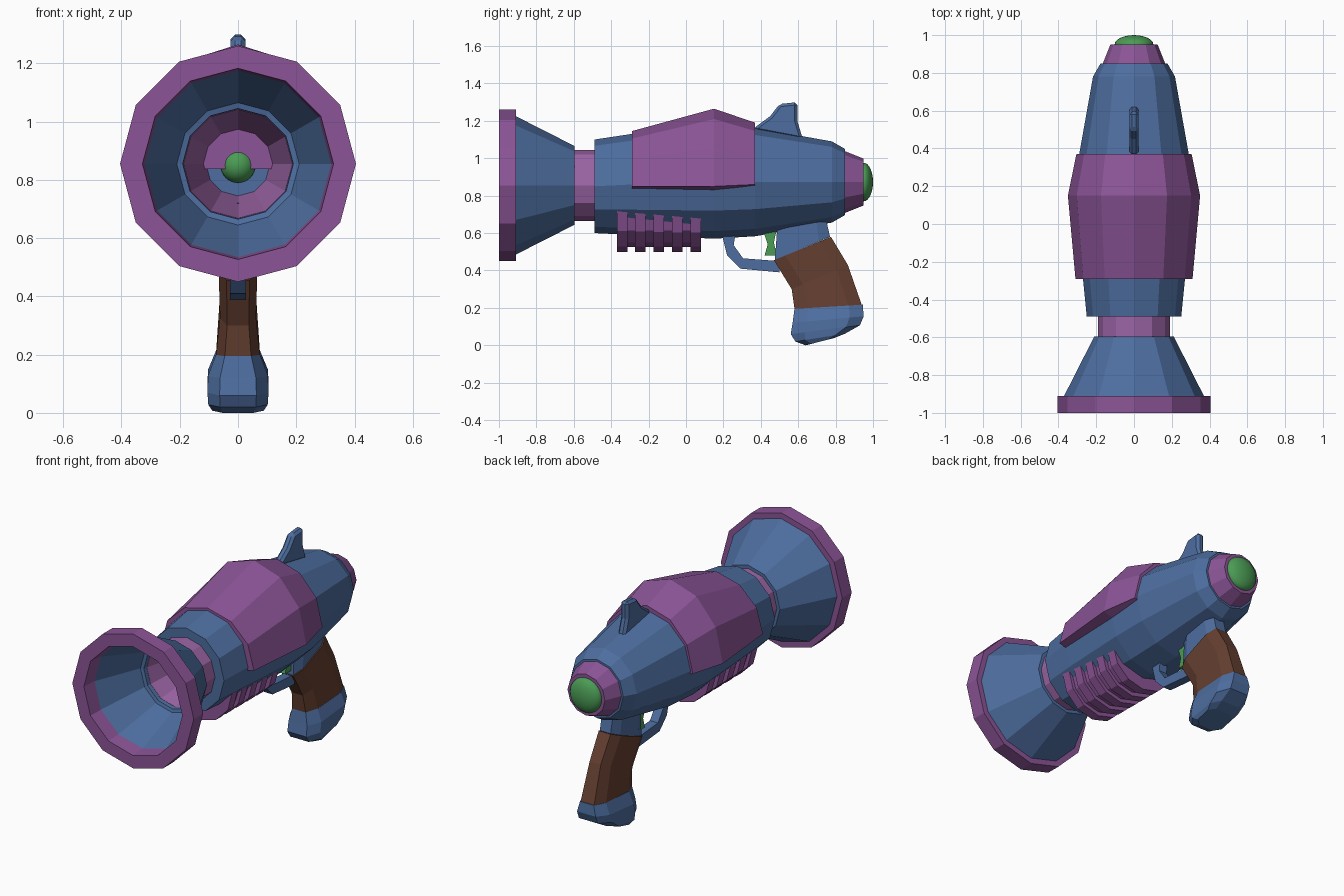
import bpy, bmesh
from math import cos, sin, pi

if "Cube" in bpy.data.objects:
    bpy.data.objects.remove(bpy.data.objects["Cube"])


def material(name, rgb):
    m = bpy.data.materials.new(name)
    m.diffuse_color = (*rgb, 1)
    m.use_nodes = True
    m.node_tree.nodes["Principled BSDF"].inputs["Base Color"].default_value = m.diffuse_color
    return m


BLUE = material("blue", (0.075, 0.155, 0.35))
PURPLE = material("purple", (0.26, 0.09, 0.31))
PINK = material("light_purple", (0.33, 0.13, 0.38))
BROWN = material("brown", (0.13, 0.05, 0.03))
GREEN = material("green", (0.07, 0.33, 0.09))


def loft(name, loops, mat, wrap=False):
    """Skin a row of equal-length loops; cap the ends or join them up."""
    bm = bmesh.new()
    rows = [[bm.verts.new(p) for p in loop] for loop in loops]
    n = len(rows[0])
    pairs = list(zip(rows, rows[1:])) + ([(rows[-1], rows[0])] if wrap else [])
    for a, b in pairs:
        for i in range(n):
            j = (i + 1) % n
            bm.faces.new((a[i], a[j], b[j], b[i]))
    if not wrap:
        bm.faces.new(rows[0])
        bm.faces.new(rows[-1])
    bmesh.ops.recalc_face_normals(bm, faces=bm.faces)
    me = bpy.data.meshes.new(name)
    bm.to_mesh(me)
    bm.free()
    me.materials.append(mat)
    ob = bpy.data.objects.new(name, me)
    bpy.context.collection.objects.link(ob)
    return ob


def arc(y, zc, rx, rz, start=0, steps=12):
    return [(rx * cos(start + k * pi / 6), y, zc + rz * sin(start + k * pi / 6))
            for k in range(steps)]


def turned(name, profile, mat, zc=0.855, wrap=False):
    return loft(name, [arc(y, zc, r, r) for y, r in profile], mat, wrap)


def plate(name, outline, half, mat, bevel=0.0):
    """Side profile in (y, z), extruded across x."""
    ob = loft(name, [[(x, y, z) for y, z in outline] for x in (-half, half)], mat)
    if bevel:
        b = ob.modifiers.new("bevel", 'BEVEL')
        b.width, b.segments = bevel, 1
    return ob


def grip_loop(front, back, w):
    """Chamfered rectangle between a front and a back point."""
    half = [(0, .6), (.2, 1), (.8, 1), (1, .6)]
    pts = [(t, s) for t, s in half] + [(t, -s) for t, s in reversed(half)]
    return [(s * w, front[0] + t * (back[0] - front[0]),
             front[1] + t * (back[1] - front[1])) for t, s in pts]


def ball(name, loc, scale):
    bpy.ops.mesh.primitive_uv_sphere_add(segments=24, ring_count=16, radius=1, location=loc)
    ob = bpy.context.object
    ob.name, ob.scale = name, scale
    ob.data.materials.append(GREEN)
    bpy.ops.object.shade_smooth()


# Muzzle: rim, hollow bell, neck with tapering bore
turned("muzzle_rim", [(-1, .405), (-.91, .405), (-.91, .32), (-1, .328)], PURPLE, wrap=True)
turned("muzzle_bell", [(-.91, .37), (-.595, .21), (-.595, .188), (-.625, .19),
                       (-.63, .21), (-.91, .32)], BLUE, wrap=True)
turned("neck", [(-.6, .19), (-.47, .19), (-.25, .13), (-.25, .11), (-.6, .187)], PINK, wrap=True)
turned("bore_end", [(-.25, .13), (-.22, .13)], BLUE)
ball("bore_ball", (0, -.25, .85), (.06, .06, .06))

# Main body, open at the front around the neck
body = [(-.3, .85, .187), (-.49, .85, .187), (-.49, .85, .25), (-.29, .86, .27),
        (.15, .87, .30), (.37, .873, .29), (.78, .873, .217), (.85, .873, .177),
        (.85, .873, .1), (-.2, .85, .14)]
loft("body", [arc(y, z, r, r) for y, z, r in body], BLUE, wrap=True)

# Rear cap and lamp
turned("rear_cap", [(.83, .173), (.85, .165), (.95, .125)], PURPLE, zc=.873)
ball("rear_lamp", (0, .95, .873), (.103, .05, .103))

# Upper shell covering the top half of the body
shell = []
for y, z, rx, rz, low in [(-.29, .85, .31, .295, .838), (.15, .85, .35, .415, .822),
                          (.37, .86, .305, .33, .85)]:
    shell.append(arc(y, z, rx, rz, 0, 7) + [(-.26, y, low), (.26, y, low)])
loft("upper_shell", shell, PURPLE)

# Ribbed fore grip under the body
def rib(name, y0, y1, r, top):
    loft(name, [arc(y, top, r, top - (.72 - r), pi, 7) for y in (y0, y1)], PURPLE)


rib("fore_grip_core", -.36, .07, .195, .70)
for i in range(5):
    y = -.37 + i * .0985
    rib(f"fore_grip_rib_{i + 1}", y, y + .056, .22, .72 - i * .004)

# Sight fin
plate("sight_fin", [(.36, 1.15), (.375, 1.17), (.45, 1.225), (.5, 1.29), (.595, 1.30),
                    (.595, 1.2), (.625, 1.10)], .025, BLUE, .015)

# Trigger and guard
plate("trigger_guard", [(.19, .60), (.22, .48), (.29, .41), (.50, .39), (.50, .45),
                        (.305, .465), (.255, .535), (.265, .60)], .027, BLUE)
plate("trigger", [(.41, .62), (.485, .62), (.47, .55), (.485, .48), (.42, .48), (.437, .54)],
      .02, GREEN)

# Handle: bracket, grip and flared foot
loft("grip_bracket", [grip_loop((.49, .66), (.745, .69), .06),
                      grip_loop((.475, .455), (.77, .58), .06)], BLUE)
loft("grip", [grip_loop((.47, .455), (.775, .58), .066), grip_loop((.565, .30), (.865, .43), .062),
              grip_loop((.58, .195), (.94, .215), .075)], BROWN)
loft("grip_foot", [grip_loop((.58, .195), (.945, .217), .076),
                   grip_loop((.57, .12), (.95, .155), .103),
                   grip_loop((.56, .06), (.93, .107), .105),
                   grip_loop((.585, .02), (.85, .062), .102),
                   grip_loop((.64, 0), (.79, .038), .088)], BLUE)
